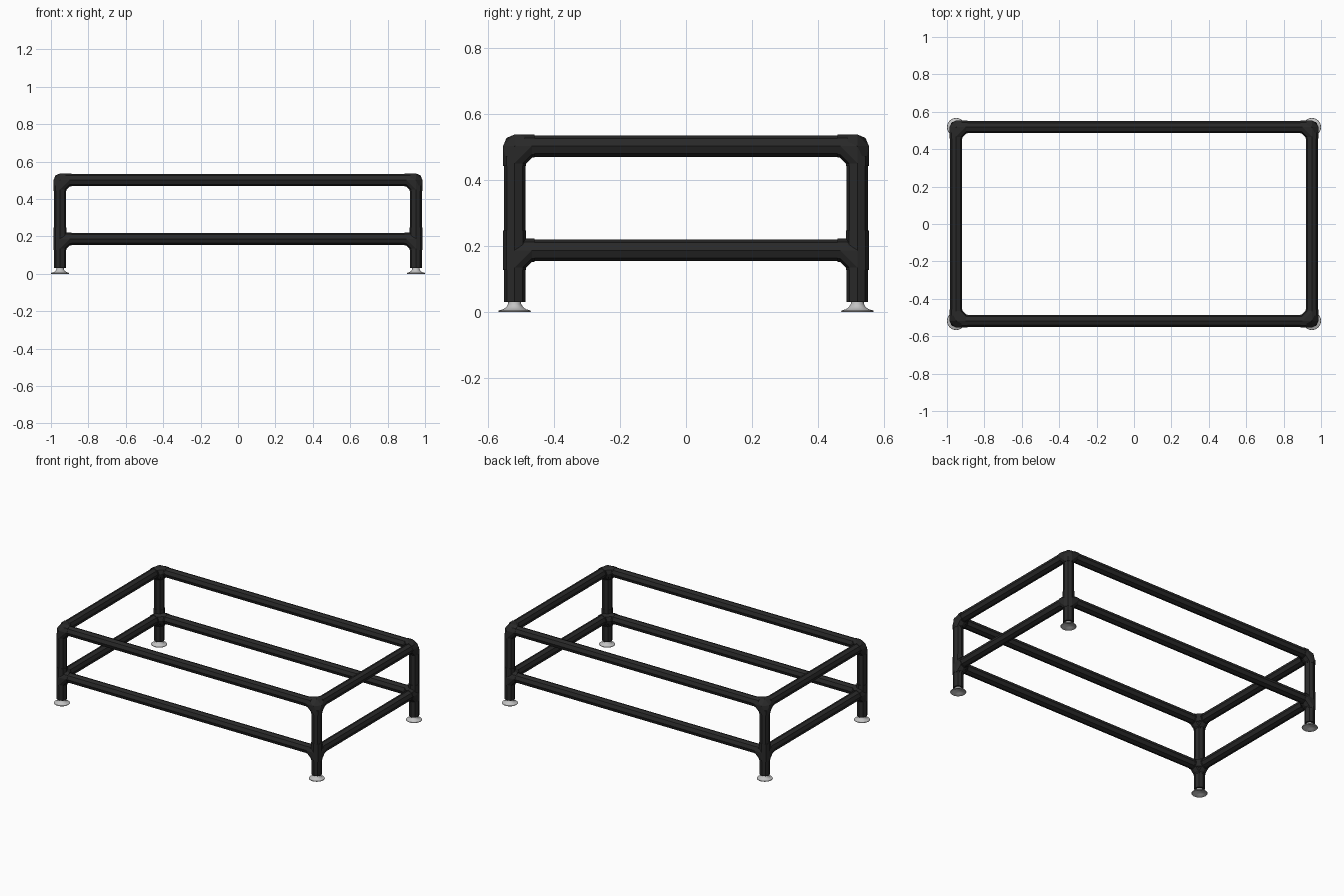
import bpy
import bmesh
from math import pi, cos, sin
from mathutils import Vector

cube = bpy.data.objects.get("Cube")
if cube:
    bpy.data.objects.remove(cube, do_unlink=True)

# Main dimensions
LEG_X, LEG_Y = 0.951, 0.518
LOW_Z, TOP_Z, FOOT_Z = 0.187, 0.502, 0.03
TUBE_R, JOINT_R = 0.0325, 0.035
ARM, FILLET = 0.06, 0.052
SIDES = 8


def material(name, colour, rough):
    mat = bpy.data.materials.new(name)
    mat.use_nodes = True
    mat.diffuse_color = colour
    bsdf = mat.node_tree.nodes["Principled BSDF"]
    bsdf.inputs["Base Color"].default_value = colour
    bsdf.inputs["Roughness"].default_value = rough
    return mat


black = material("black tube", (0.022, 0.022, 0.022, 1), 0.5)
grey = material("light grey foot", (0.55, 0.55, 0.55, 1), 0.5)


def make_object(name, bm, mat):
    bmesh.ops.recalc_face_normals(bm, faces=bm.faces)
    mesh = bpy.data.meshes.new(name)
    bm.to_mesh(mesh)
    bm.free()
    mesh.materials.append(mat)
    obj = bpy.data.objects.new(name, mesh)
    bpy.context.collection.objects.link(obj)
    return obj


def ring(centre, axis, radius):
    """Octagon of points around an axis, with corners on the other two axes."""
    u, v = [Vector([float(i == k) for i in range(3)]) for k in range(3) if k != axis]
    return [Vector(centre) + radius * (u * cos(2 * pi * i / SIDES) + v * sin(2 * pi * i / SIDES))
            for i in range(SIDES)]


def add_hull(bm, points):
    verts = [bm.verts.new(p) for p in points]
    result = bmesh.ops.convex_hull(bm, input=verts)
    unused = {g for g in result["geom_interior"] if isinstance(g, bmesh.types.BMVert)}
    bmesh.ops.delete(bm, geom=list(unused), context="VERTS")


def add_tube(bm, start, end, axis, radius):
    add_hull(bm, ring(start, axis, radius) + ring(end, axis, radius))


def tube(name, start, end, axis):
    bm = bmesh.new()
    add_tube(bm, start, end, axis, TUBE_R)
    make_object(name, bm, black)


def joint(name, centre, signs, sleeve_up):
    """Three-way fitting with chamfered outer corners and filled inner corners."""
    bm = bmesh.new()
    c = Vector(centre)
    arms = [Vector([signs[k] * float(i == k) for i in range(3)]) for k in range(3)]
    outer = [c - a * JOINT_R for a in arms]
    for k in range(3):
        other = (k + 1) % 3
        add_hull(bm, ring(c + arms[k] * FILLET, k, JOINT_R)
                 + ring(c + arms[other] * FILLET, other, JOINT_R) + outer)
        add_tube(bm, c + arms[k] * 0.03, c + arms[k] * ARM, k, JOINT_R)
    if sleeve_up:
        up = Vector((0, 0, ARM))
        add_tube(bm, c - up, c + up, 2, JOINT_R)
    make_object(name, bm, black)


def foot(name, x, y):
    # Flared bell with a hollow underside
    profile = [(0.001, 0.035), (0.019, 0.035), (0.02, 0.024), (0.025, 0.016), (0.034, 0.009),
               (0.048, 0.005), (0.049, 0.002), (0.047, 0), (0.042, 0), (0.026, 0.007),
               (0.012, 0.012), (0.001, 0.013)]
    bm = bmesh.new()
    verts = [bm.verts.new((r, 0, z)) for r, z in profile]
    edges = [bm.edges.new(pair) for pair in zip(verts, verts[1:])]
    bmesh.ops.spin(bm, geom=verts + edges, cent=(0, 0, 0), axis=(0, 0, 1),
                   angle=2 * pi, steps=24)
    bmesh.ops.remove_doubles(bm, verts=bm.verts, dist=0.0005)
    obj = make_object(name, bm, grey)
    obj.location = (x, y, 0)
    bpy.ops.object.select_all(action="DESELECT")
    obj.select_set(True)
    bpy.context.view_layer.objects.active = obj
    bpy.ops.object.shade_smooth_by_angle(angle=pi / 5)


# Legs, feet and corner fittings
for sx, side in ((-1, "right"), (1, "left")):
    for sy, end in ((-1, "front"), (1, "back")):
        x, y = sx * LEG_X, sy * LEG_Y
        label = f"{end}_{side}"
        tube(f"{label}_leg", (x, y, FOOT_Z), (x, y, TOP_Z - 0.03), 2)
        foot(f"{label}_foot", x, y)
        joint(f"{label}_lower_fitting", (x, y, LOW_Z), (-sx, -sy, -1), True)
        joint(f"{label}_upper_fitting", (x, y, TOP_Z), (-sx, -sy, -1), False)

# Rails of the lower and upper frames
for z, level in ((LOW_Z, "lower"), (TOP_Z, "upper")):
    for s, end, side in ((-1, "front", "right"), (1, "back", "left")):
        x, y = LEG_X - 0.03, LEG_Y - 0.03
        tube(f"{level}_{end}_rail", (-x, s * LEG_Y, z), (x, s * LEG_Y, z), 0)
        tube(f"{level}_{side}_rail", (s * LEG_X, -y, z), (s * LEG_X, y, z), 1)
